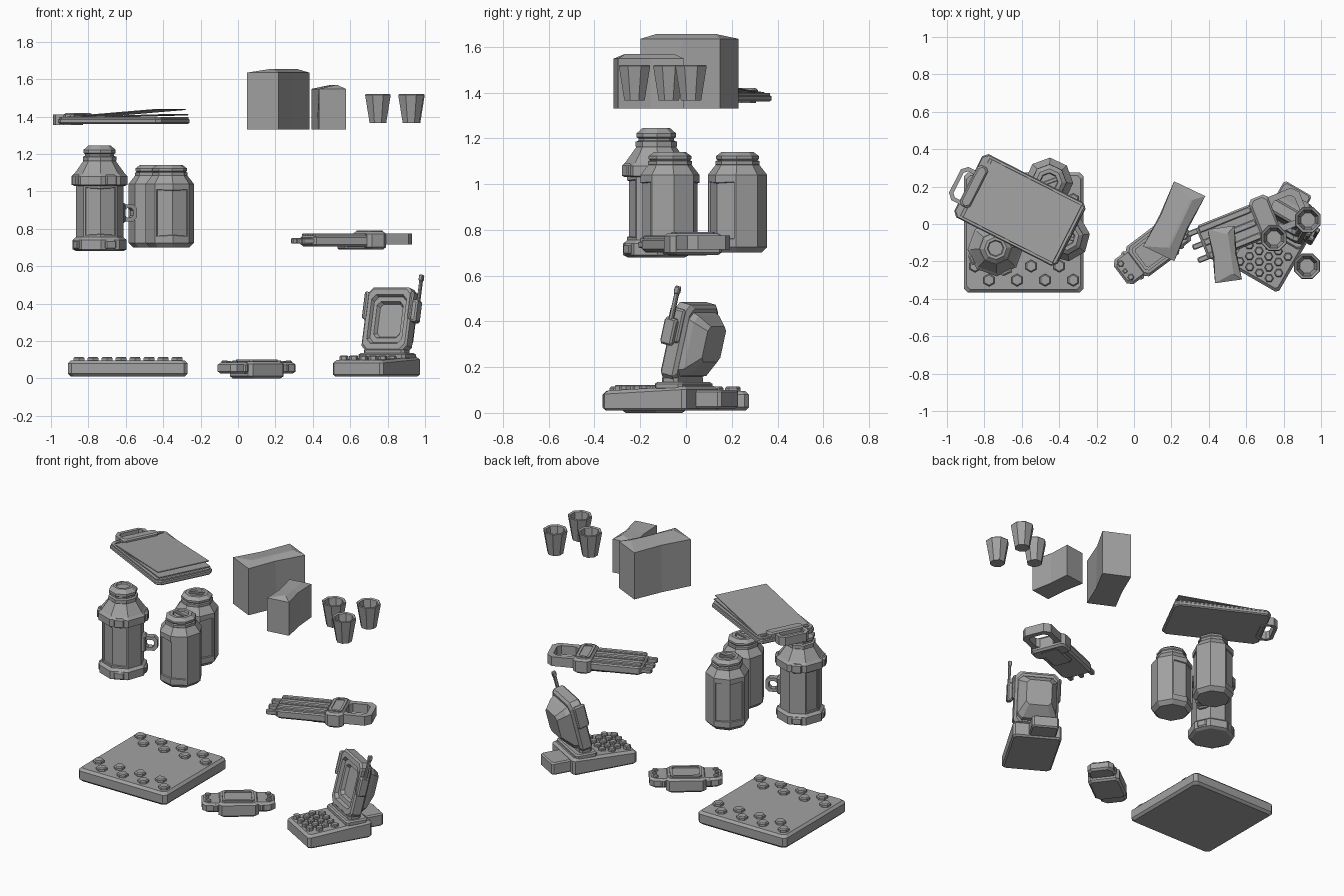
import bpy, bmesh
from math import sin, cos, pi, radians
from mathutils import Matrix, Vector

old = bpy.data.objects.get("Cube")
if old:
    bpy.data.objects.remove(old)

grey = bpy.data.materials.new("plain grey")
grey.use_nodes = True
GREY = (0.36, 0.36, 0.36, 1)
grey.diffuse_color = GREY
grey.node_tree.nodes["Principled BSDF"].inputs["Base Color"].default_value = GREY


def frame(x, y, z, turn=0):
    return Matrix.Translation((x, y, z)) @ Matrix.Rotation(radians(turn), 4, 'Z')


def rect(w, d, z, c=0, x=0, y=0):
    """Rectangle outline with cut corners."""
    c = max(c, 0.001)
    a, b = w / 2, d / 2
    pts = [(a, c - b), (a, b - c), (a - c, b), (c - a, b),
           (-a, b - c), (-a, c - b), (c - a, -b), (a - c, -b)]
    return [Vector((px + x, py + y, z)) for px, py in pts]


def circle(r, z, n):
    return [Vector((r * cos((i + .5) * 2 * pi / n), r * sin((i + .5) * 2 * pi / n), z))
            for i in range(n)]


def loft(name, rings, M, closed=False, panel=None):
    """Skin a stack of outlines; panel = list of (angle, low, high) for sunken wall panels."""
    bm = bmesh.new()
    vs = [[bm.verts.new(p) for p in ring] for ring in rings]
    n = len(vs[0])
    pairs = list(zip(vs, vs[1:])) + ([(vs[-1], vs[0])] if closed else [])
    for lo, hi in pairs:
        for i in range(n):
            j = (i + 1) % n
            bm.faces.new((lo[i], lo[j], hi[j], hi[i]))
    if not closed:
        bm.faces.new(vs[0][::-1])
        bm.faces.new(vs[-1])
    bmesh.ops.recalc_face_normals(bm, faces=bm.faces)
    for angle, low, high in panel or []:
        aim = Vector((cos(radians(angle)), sin(radians(angle)), 0))
        faces = [f for f in bm.faces if f.normal.dot(aim) > .85
                 and low < f.calc_center_median().z < high]
        bmesh.ops.inset_region(bm, faces=faces, thickness=.014, depth=0)
        bmesh.ops.inset_region(bm, faces=faces, thickness=.003, depth=-.008)
    mesh = bpy.data.meshes.new(name)
    bm.to_mesh(mesh)
    bm.free()
    mesh.materials.append(grey)
    ob = bpy.data.objects.new(name, mesh)
    ob.matrix_world = M
    bpy.context.collection.objects.link(ob)
    return ob


def slab(name, w, d, z0, z1, M, x=0, y=0, c=.015, b=.008):
    e = 2 * b
    return loft(name, [rect(w - e, d - e, z0, c, x, y), rect(w, d, z0 + b, c, x, y),
                       rect(w, d, z1 - b, c, x, y), rect(w - e, d - e, z1, c, x, y)], M)


def hoop(name, w, d, t, z0, z1, M, x=0, y=0, c=.03):
    i = 2 * t
    return loft(name, [rect(w, d, z0, c, x, y), rect(w, d, z1, c, x, y),
                       rect(w - i, d - i, z1, c * .6, x, y),
                       rect(w - i, d - i, z0, c * .6, x, y)], M, closed=True)


def lathe(name, profile, n, M, panel=None):
    return loft(name, [circle(r, z, n) for r, z in profile], M, panel=panel)


# Studded tray
T = frame(-.59, -.045, 0)
slab("tray", .64, .64, .01, .095, T, c=.02, b=.015)
for band in (-.255, .175):
    for i in range(8):
        x = -.26 + .075 * i
        y = band + (0 if i % 2 else .075)
        lathe("tray_stud", [(.034, .09), (.034, .108), (.027, .115)], 6, T @ frame(x, y, 0))

# Large flask with side handle
F = frame(-.74, -.13, 0, 25)
lathe("flask_body", [(.125, .68), (.145, .69), (.145, .74), (.127, .755), (.127, 1.03),
                     (.15, 1.035), (.15, 1.08), (.135, 1.095), (.085, 1.165)], 8, F,
      panel=[(-115, .8, 1), (135, .8, 1)])
lathe("flask_cap", [(.08, 1.15), (.09, 1.165), (.09, 1.185), (.078, 1.19), (.078, 1.2),
                    (.086, 1.205), (.086, 1.222), (.06, 1.245), (.045, 1.245),
                    (.04, 1.235)], 8, F)
for a in range(0, 360, 90):
    slab("flask_clasp", .025, .06, 1.03, 1.09, F @ frame(0, 0, 0, a), x=.14, c=.005)
    slab("flask_foot_pad", .025, .06, .69, .74, F @ frame(0, 0, 0, a), x=.133, c=.005)
slab("flask_handle_mount", .03, .07, .83, .94, F, x=.125, c=.008)
H = F @ Matrix.Translation((.165, 0, .885)) @ Matrix.Rotation(pi / 2, 4, 'X')
hoop("flask_handle", .09, .09, .02, -.02, .02, H, c=.02)

# Two jars
for name, x, y, turn in (("near_jar", -.365, -.07, -15), ("far_jar", -.455, .225, 20)):
    J = frame(x, y, 0, turn)
    lathe(name, [(.105, .70), (.13, .725), (.13, .75), (.13, 1.02), (.13, 1.04),
                 (.095, 1.085)], 8, J,
          panel=[(-67, .76, 1), (113, .76, 1)])
    lathe(name + "_cap", [(.088, 1.075), (.096, 1.085), (.096, 1.1), (.088, 1.104),
                          (.094, 1.11), (.094, 1.122), (.07, 1.14), (.05, 1.14),
                          (.045, 1.13)], 8, J)
    slab(name + "_cap_grip", .095, .02, 1.125, 1.14, J, c=.004, b=.003)

# Clipboard
C = frame(-.61, .075, 0, -27)
slab("clipboard", .62, .38, 1.36, 1.39, C, c=.025, b=.007)
hoop("clipboard_rim", .61, .37, .02, 1.385, 1.397, C, c=.025)
slab("clipboard_clip", .06, .24, 1.385, 1.42, C, x=-.275, c=.015)
hoop("clipboard_loop", .11, .2, .022, 1.355, 1.41, C, x=-.325, y=-.02)
for name, w, tilt, z in (("top_sheet", .54, 4.3, 1.418), ("lower_sheet", .57, 1.5, 1.402)):
    P = C @ Matrix.Translation((.015, 0, z)) @ Matrix.Rotation(radians(-tilt), 4, 'Y')
    slab(name, w, .345, -.003, .003, P, c=.002, b=.001)


# Folded paper bags
def bag_outline(w, d, z, pinch, x=0):
    a, b = w / 2, d / 2
    pts = [(a, -b), (a - pinch, 0), (a, b), (-a, b), (pinch - a, 0), (-a, -b)]
    return [Vector((px + x, py, z)) for px, py in pts]


for name, x, y, turn, w, d, top in (("large_bag", .215, .015, -25.5, .185, .385, 1.635),
                                    ("small_bag", .485, -.163, 8, .145, .29, 1.548)):
    loft(name, [bag_outline(w, d, 1.33, .008), bag_outline(w, d, top, .014),
                bag_outline(.012, d * .75, top + .02, 0, w * .18)], frame(x, y, 0, turn))

# Cups
for x, y in ((.748, -.075), (.93, .022), (.925, -.225)):
    lathe("cup", [(.048, 1.365), (.074, 1.515), (.07, 1.52), (.058, 1.515), (.04, 1.38)],
          8, frame(x, y, 0))

# Handheld tool with prongs and grip loop
G = frame(.615, -.005, 0, 22)
slab("tool_body", .42, .2, .705, .765, G, x=-.06, c=.02, b=.012)
slab("tool_under_block", .2, .13, .688, .72, G, x=.03)
for y in (-.075, 0, .075):
    slab("tool_rail", .30, .035, .755, .776, G, x=-.11, y=y, c=.006, b=.005)
    slab("tool_prong", .07, .03, .72, .75, G, x=-.29, y=y, c=.006, b=.005)
slab("tool_band", .11, .245, .69, .785, G, x=.095, c=.02, b=.012)
hoop("tool_band_rim", .085, .18, .016, .78, .79, G, x=.095, c=.012)
hoop("tool_grip_loop", .2, .2, .034, .715, .775, G, x=.215, c=.035)

# Flat handheld console
K = frame(.1, -.14, 0, 37)
slab("console_grips", .435, .165, .025, .085, K, c=.025, b=.012)
slab("console_body", .24, .2, 0, .09, K, c=.02, b=.012)
hoop("console_screen_frame", .19, .15, .016, .085, .1, K, c=.015)
for side in (-1, 1):
    slab("console_shoulder", .03, .18, .03, .08, K, x=side * .135, c=.008)
    for y in (-.045, .045):
        lathe("console_button", [(.018, .08), (.018, .09), (.013, .095)], 6,
              K @ frame(side * .18, y, 0))
    slab("console_pad", .022, .022, .08, .093, K, x=side * .185, c=.004, b=.003)

# Desk terminal base with keys
D = frame(.74, -.11, 0, -30)
W, L = .31, .42
sloped = [rect(W - .02, L - .02, .01, .015), rect(W, L, .02, .015),
          rect(W, L, .1, .015), rect(W - .03, L - .03, .115, .012)]
for ring in sloped[2:]:
    for p in ring:
        p.z += .05 * p.y - .008
loft("terminal_base", sloped, D)
slab("terminal_rear_box", .17, .15, .02, .1, D, x=-.03, y=.255, c=.012)
for row in range(4):
    for col in range(4):
        x = -.105 + .06 * col + (.03 if row % 2 else 0)
        lathe("terminal_key", [(.024, .09), (.024, .117), (.018, .122)], 6,
              D @ frame(x, -.165 + .05 * row, 0))
slab("terminal_hinge_step", .29, .14, .1, .135, D, y=.115, c=.015)
slab("terminal_hinge", .25, .08, .125, .16, D, y=.11, c=.015)

# Raised terminal screen, leaning back
S = D @ Matrix.Translation((0, .10, .14)) @ Matrix.Rotation(radians(76), 4, 'X')
M = .175
loft("terminal_screen", [rect(.25, .32, -.045, .03, 0, M), rect(.28, .35, -.03, .03, 0, M),
                         rect(.28, .35, .025, .03, 0, M), rect(.26, .33, .035, .03, 0, M),
                         rect(.215, .27, .035, .025, 0, M), rect(.2, .25, .015, .025, 0, M),
                         rect(.16, .2, .015, .02, 0, M), rect(.14, .18, -.005, .02, 0, M)], S)
loft("terminal_screen_back", [rect(.25, .29, -.04, .03, 0, M), rect(.24, .27, -.07, .03, 0, M),
                              rect(.16, .16, -.125, .02, 0, M + .02)], S)
for side in (-1, 1):
    slab("screen_side_rail", .025, .15, -.03, .045, S, x=side * .14, y=.25, c=.008)
slab("antenna_mount", .035, .12, -.015, .045, S, x=.165, y=.22, c=.008)
slab("antenna", .016, .26, .005, .025, S, x=.172, y=.29, c=.004, b=.004)
slab("antenna_tip", .022, .035, .002, .028, S, x=.172, y=.405, c=.005, b=.004)
